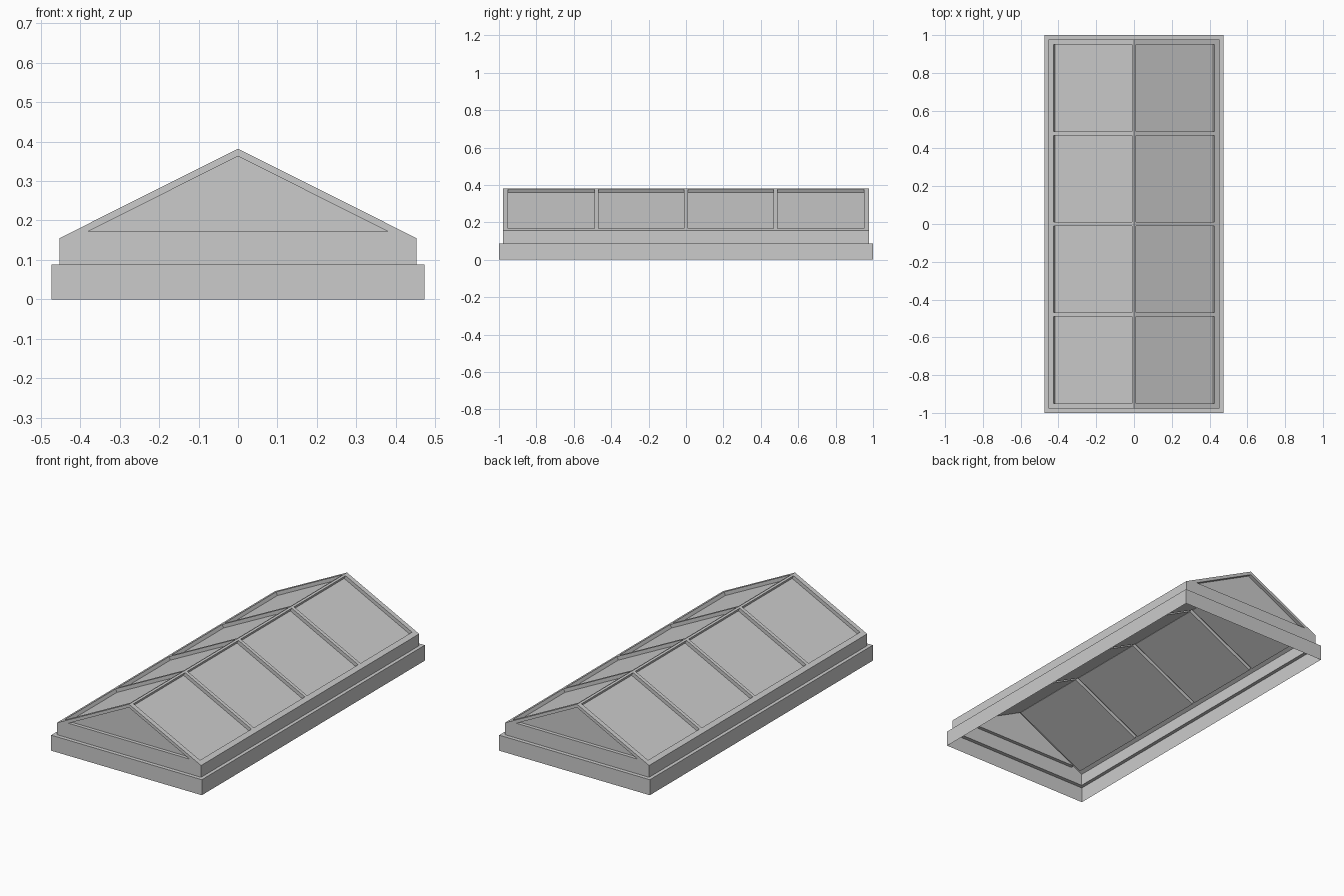
import bpy, bmesh
from mathutils import Vector

if "Cube" in bpy.data.objects:
    bpy.data.objects.remove(bpy.data.objects["Cube"])

CX, CY = 0.473, 1.0          # curb half size
FX, FY = 0.453, 0.978        # glazing frame half size
Z1, EAVE, RIDGE = 0.088, 0.155, 0.382
DEPTH = 0.02                 # pane recess
SLOPE = (RIDGE - EAVE) / FX


def face(bm, pts, out):
    """Add one flat face whose normal points along out."""
    f = bm.faces.new([bm.verts.new(p) for p in pts])
    f.normal_update()
    if f.normal.dot(Vector(out)) < 0:
        f.normal_flip()


def recess(bm, pts, out):
    """Sunken pane with the four (or three) reveal walls around it."""
    pts = [Vector(p) for p in pts]
    low = [p - Vector(out).normalized() * DEPTH for p in pts]
    face(bm, low, out)
    mid = sum(low, Vector()) / len(low)
    for i in range(len(pts)):
        j = (i + 1) % len(pts)
        face(bm, [pts[i], pts[j], low[j], low[i]], mid - (low[i] + low[j]) / 2)


def finish(name, bm):
    bmesh.ops.remove_doubles(bm, verts=bm.verts, dist=1e-5)
    me = bpy.data.meshes.new(name)
    bm.to_mesh(me)
    bm.free()
    ob = bpy.data.objects.new(name, me)
    bpy.context.collection.objects.link(ob)
    return ob


def ring(x, y, z):
    return [(-x, -y, z), (x, -y, z), (x, y, z), (-x, y, z)]


# Curb: open sheet walls and a narrow ledge
bm = bmesh.new()
a, b, c = ring(CX, CY, 0), ring(CX, CY, Z1), ring(FX, FY, Z1)
for i, out in enumerate([(0, -1, 0), (1, 0, 0), (0, 1, 0), (-1, 0, 0)]):
    j = (i + 1) % 4
    face(bm, [a[i], a[j], b[j], b[i]], out)
    face(bm, [b[i], b[j], c[j], c[i]], (0, 0, 1))
finish("curb", bm)

# Gable ends: frame around a triangular recessed pane
frame, panes = bmesh.new(), bmesh.new()
for s in (-1, 1):
    y, out = s * FY, (0, s, 0)
    P = lambda x, z: (x, y, z)
    L, R, A = P(-0.38, 0.172), P(0.38, 0.172), P(0, 0.363)
    face(frame, [P(-FX, Z1), P(FX, Z1), R, L], out)
    for m, inner in ((-1, L), (1, R)):
        face(frame, [P(m * FX, Z1), P(m * FX, EAVE), inner], out)
        face(frame, [P(m * FX, EAVE), P(0, RIDGE), A, inner], out)
    recess(panes, [L, R, A], out)
finish("gable_frame", frame)
finish("gable_panes", panes)

# Side walls and roof slopes: grid of bars with four recessed panes per slope
frame, panes = bmesh.new(), bmesh.new()
xs = [0, 0.01, 0.427, FX]
half = [0.01, 0.468, 0.489, 0.951, FY]
ys = [-v for v in reversed(half)] + half
for s in (-1, 1):
    face(frame, [(s * FX, -FY, Z1), (s * FX, FY, Z1),
                 (s * FX, FY, EAVE), (s * FX, -FY, EAVE)], (s, 0, 0))
    out = (s * SLOPE, 0, 1)
    P = lambda x, y: (s * x, y, RIDGE - SLOPE * x)
    for i in range(3):
        for j in range(len(ys) - 1):
            q = [P(xs[i], ys[j]), P(xs[i + 1], ys[j]),
                 P(xs[i + 1], ys[j + 1]), P(xs[i], ys[j + 1])]
            if i == 1 and j % 2 == 1:
                recess(panes, q, out)
            else:
                face(frame, q, out)
bmesh.ops.remove_doubles(frame, verts=frame.verts, dist=1e-5)
bmesh.ops.dissolve_limit(frame, angle_limit=0.01, verts=frame.verts, edges=frame.edges)
finish("roof_frame", frame)
finish("roof_panes", panes)
